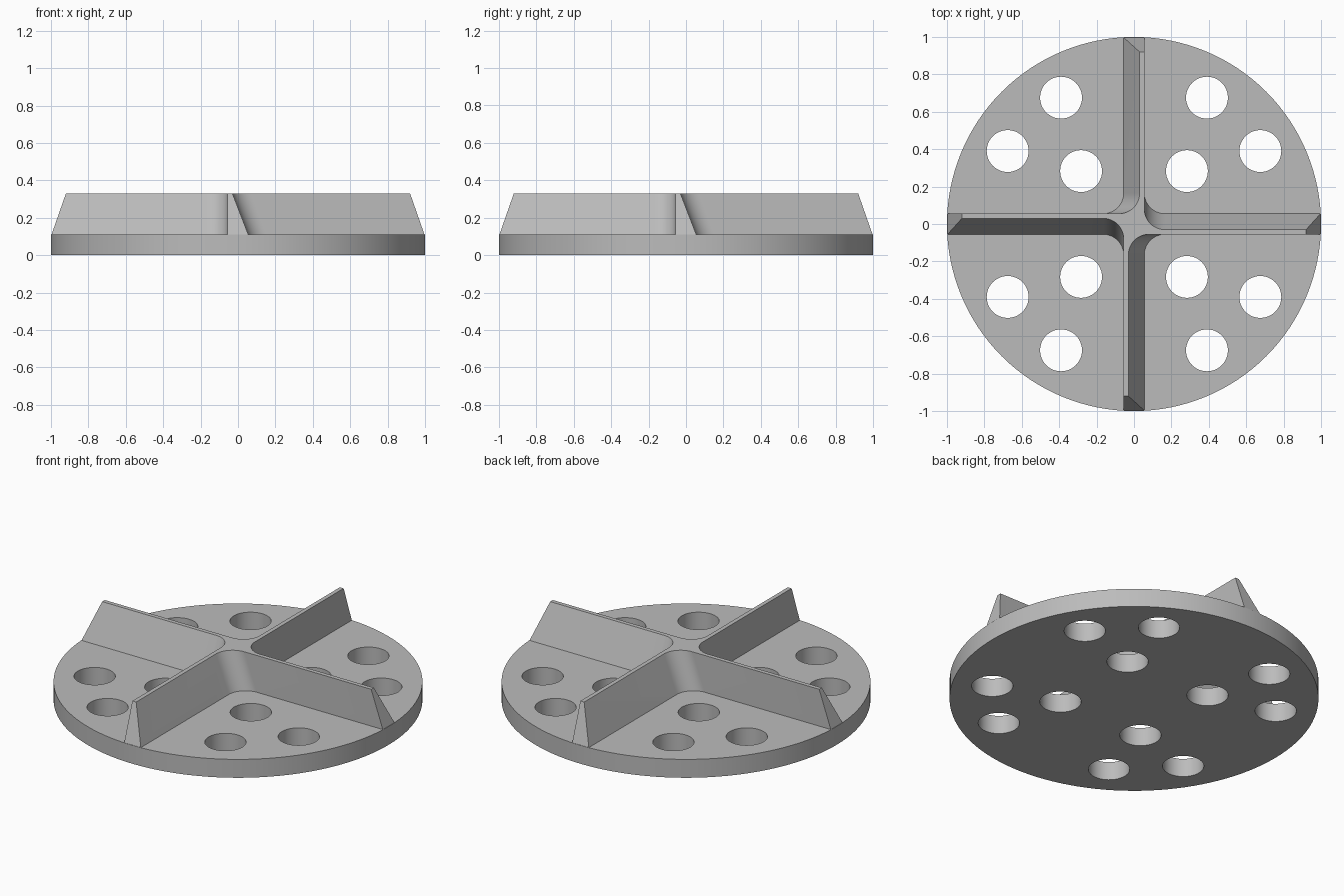
import bpy, bmesh, math

if "Cube" in bpy.data.objects:
    bpy.data.objects.remove(bpy.data.objects["Cube"])

DISC_H, TOP_H = 0.11, 0.33     # disc top, vane top
HALF = 0.055                   # half width of a vane foot
LEAN = -0.03                   # vane top edge on the sloped side
FILLET = 0.11
ARC = 12

grey = bpy.data.materials.new("plain grey")
grey.diffuse_color = (0.5, 0.5, 0.5, 1)
grey.use_nodes = True
grey.node_tree.nodes["Principled BSDF"].inputs["Base Color"].default_value = grey.diffuse_color


def to_object(bm, name):
    bmesh.ops.recalc_face_normals(bm, faces=bm.faces)
    mesh = bpy.data.meshes.new(name)
    bm.to_mesh(mesh)
    bm.free()
    mesh.materials.append(grey)
    obj = bpy.data.objects.new(name, mesh)
    bpy.context.collection.objects.link(obj)
    return obj


def prism(bm, rings):
    """Loft stacked closed outlines and cap both ends."""
    loops = [[bm.verts.new(p) for p in ring] for ring in rings]
    n = len(loops[0])
    for lo, hi in zip(loops, loops[1:]):
        for i in range(n):
            j = (i + 1) % n
            bm.faces.new((lo[i], lo[j], hi[j], hi[i]))
    bm.faces.new(loops[0][::-1])
    bm.faces.new(loops[-1])


def circle(cx, cy, r, z, n):
    return [(cx + r * math.cos(2 * math.pi * i / n),
             cy + r * math.sin(2 * math.pi * i / n), z) for i in range(n)]


def cross(slope_x, reach, z):
    """Pinwheel outline of four vanes with rounded inner corners."""
    quarter = [(-HALF, -reach), (slope_x, -reach)]
    for i in range(ARC + 1):
        a = math.pi - 0.5 * math.pi * i / ARC
        quarter.append((slope_x + FILLET + FILLET * math.cos(a),
                        -HALF - FILLET + FILLET * math.sin(a)))
    points = []
    for k in range(4):
        c, s = ((1, 0), (0, 1), (-1, 0), (0, -1))[k]
        points += [(c * x - s * y, s * x + c * y, z) for x, y in quarter]
    return points


def boolean(target, tool, operation):
    mod = target.modifiers.new(operation.lower(), 'BOOLEAN')
    mod.operation, mod.solver, mod.object = operation, 'EXACT', tool
    bpy.context.view_layer.objects.active = target
    bpy.ops.object.modifier_apply(modifier=mod.name)
    bpy.data.objects.remove(tool)


# round base disc
bm = bmesh.new()
prism(bm, [circle(0, 0, 1, 0, 128), circle(0, 0, 1, DISC_H, 128)])
disc = to_object(bm, "vaned_disc")

# through holes: one inner and two outer in each quadrant
bm = bmesh.new()
for k in range(4):
    for dist, deg in ((0.4, 45), (0.78, 30), (0.78, 60)):
        a = math.radians(deg + 90 * k)
        x, y = dist * math.cos(a), dist * math.sin(a)
        prism(bm, [circle(x, y, 0.112, z, 48) for z in (-0.1, 0.2)])
holes = to_object(bm, "hole_cutters")
holes.hide_render = True
boolean(disc, holes, 'DIFFERENCE')

# four leaning vanes, rooted in the disc
bm = bmesh.new()
prism(bm, [cross(HALF, 0.997, 0.05), cross(HALF, 0.997, DISC_H),
           cross(LEAN, 0.92, TOP_H)])
boolean(disc, to_object(bm, "vanes"), 'UNION')

# smooth rim, holes and fillets, crisp edges
bpy.ops.object.select_all(action='DESELECT')
disc.select_set(True)
bpy.context.view_layer.objects.active = disc
bpy.ops.object.shade_smooth_by_angle(angle=math.radians(25))
